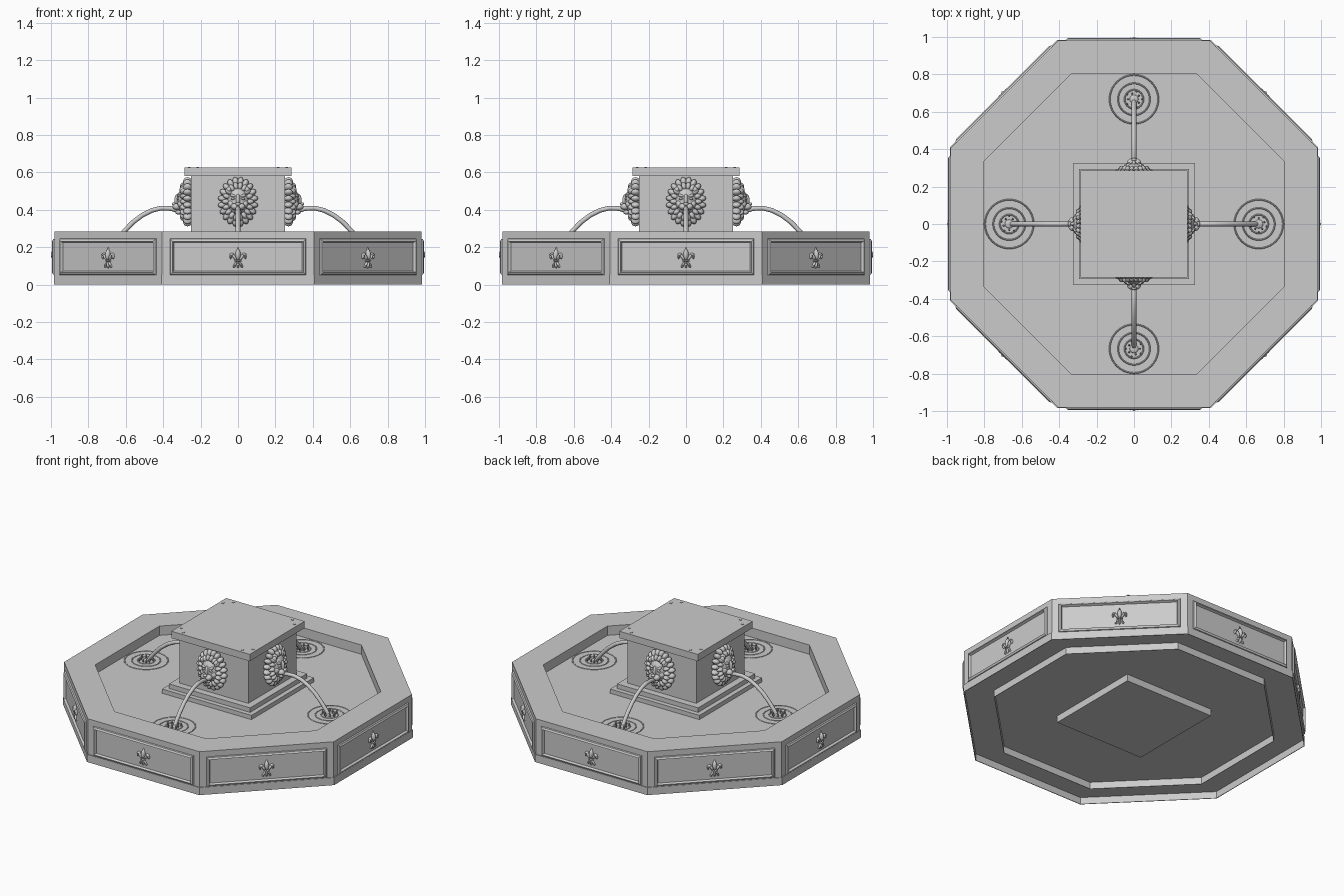
import bpy, bmesh, math
from mathutils import Matrix, Vector, Euler

if "Cube" in bpy.data.objects:
    bpy.data.objects.remove(bpy.data.objects["Cube"])

WATER, RIM, REACH = 0.222, 0.283, 0.667


def finish(bm, name, smooth=False):
    bmesh.ops.recalc_face_normals(bm, faces=bm.faces)
    for f in bm.faces:
        f.smooth = smooth
    me = bpy.data.meshes.new(name)
    bm.to_mesh(me)
    bm.free()
    return me


def place(data, name, angle=0.0):
    ob = bpy.data.objects.new(name, data)
    ob.rotation_euler.z = angle
    bpy.context.collection.objects.link(ob)
    return ob


def repeat(data, name, count):
    for i in range(count):
        place(data, f"{name}_{i + 1}", 2 * math.pi * i / count)


def ring(bm, profile, n, start=0.0, centre=(0, 0), closed=True):
    """Revolve a (radius, z) profile in n steps."""
    loops = []
    for i in range(n):
        a = start + 2 * math.pi * i / n
        loops.append([bm.verts.new((centre[0] + r * math.cos(a), centre[1] + r * math.sin(a), z))
                      for r, z in profile])
    m = len(profile)
    for i in range(n):
        p, q = loops[i], loops[(i + 1) % n]
        for j in range(m if closed else m - 1):
            k = (j + 1) % m
            bm.faces.new((p[j], q[j], q[k], p[k]))
    return loops


def blob(bm, loc, size, tilt=0.0, seg=12):
    """Ellipsoid; tilt leans it in the front plane."""
    bmesh.ops.create_uvsphere(bm, u_segments=seg, v_segments=max(6, seg * 2 // 3), radius=1,
                              matrix=Matrix.LocRotScale(Vector(loc), Euler((0, tilt, 0)), Vector(size)))


def box(bm, half, z0, z1, centre=(0, 0)):
    bmesh.ops.create_cube(bm, size=1, matrix=Matrix.LocRotScale(
        Vector((*centre, (z0 + z1) / 2)), None, Vector((half * 2, half * 2, z1 - z0))))


# Octagonal basin wall, hollow underneath the plinth
K = 1 / math.cos(math.pi / 8)
bm = bmesh.new()
profile = [(.985, 0), (.985, .05), (.98, .05), (.98, RIM), (.805, RIM), (.805, 0),
           (.808, 0), (.808, .045), (.981, .045), (.981, 0)]
ring(bm, [(r * K, z) for r, z in profile], 8, math.pi / 8)
place(finish(bm, "basin_wall"), "basin_wall")

# Water slab filling the basin
bm = bmesh.new()
loops = ring(bm, [(.805 * K, .045), (.805 * K, WATER)], 8, math.pi / 8, closed=False)
bm.faces.new([p[0] for p in loops])
bm.faces.new([p[1] for p in loops])
place(finish(bm, "water"), "water")

# Stepped square pedestal with cap
for name, half, z0, z1 in (("pedestal_base", .325, 0, .25), ("pedestal_step", .295, .25, .28),
                           ("pedestal_shaft", .25, .28, .58), ("pedestal_cap", .285, .58, .625)):
    bm = bmesh.new()
    box(bm, half, z0, z1)
    place(finish(bm, name), name)

# Small studs on the cap corners
bm = bmesh.new()
for sx in (-1, 1):
    for sy in (-1, 1):
        for x, y in ((.215, .26), (.26, .215)):
            box(bm, .007, .61, .628, (sx * x, sy * y))
place(finish(bm, "cap_studs"), "cap_studs")

# Raised frame on every basin side
bm = bmesh.new()
rects = []
for w, h, d in ((.365, .098, .979), (.362, .095, .988), (.35, .083, .994), (.343, .076, .979)):
    rects.append([bm.verts.new((sx * w, -d, .148 + sz * h))
                  for sx, sz in ((-1, -1), (1, -1), (1, 1), (-1, 1))])
for j in range(4):
    p, q = rects[j], rects[(j + 1) % 4]
    for i in range(4):
        k = (i + 1) % 4
        bm.faces.new((p[i], p[k], q[k], q[i]))
repeat(finish(bm, "panel_frame"), "panel_frame", 8)

# Lily ornament in the middle of every panel
bm = bmesh.new()
Z, D = .145, -.98
blob(bm, (0, D, Z + .014), (.014, .02, .03))
bmesh.ops.create_cone(bm, segments=10, radius1=.0125, radius2=0, depth=.034, matrix=Matrix.LocRotScale(
    Vector((0, D, Z + .041)), None, Vector((1, 1.3, 1))))
blob(bm, (0, D, Z - .019), (.019, .016, .005))
blob(bm, (0, D, Z - .038), (.007, .014, .02))
for s in (-1, 1):
    blob(bm, (s * .02, D, Z + .003), (.008, .016, .024), s * .6)
    blob(bm, (s * .033, D, Z + .016), (.012, .015, .008), s * .3)
    blob(bm, (s * .039, D, Z + .005), (.006, .013, .013))
    blob(bm, (s * .014, D, Z - .035), (.006, .012, .017), -s * .6)
    blob(bm, (s * .021, D, Z - .048), (.007, .011, .006))
repeat(finish(bm, "lily_ornament", True), "lily_ornament", 8)

# Lion mask: two rows of mane locks, face, muzzle
bm = bmesh.new()
Z = .443
for n, rx, rz, depth, lock in ((20, .083, .108, .27, (.0165, .024, .025)),
                               (18, .064, .083, .287, (.014, .024, .022))):
    for i in range(n):
        a = 2 * math.pi * (i + .5) / n
        blob(bm, (rx * math.sin(a), -depth, Z + rz * math.cos(a)), lock, a)
blob(bm, (0, -.268, Z), (.075, .03, .1), seg=20)
blob(bm, (0, -.285, Z + .003), (.058, .042, .074), seg=20)
blob(bm, (0, -.322, Z + .008), (.012, .018, .035))
blob(bm, (0, -.343, Z - .012), (.013, .011, .009))
blob(bm, (0, -.318, Z - .056), (.02, .018, .013))
for s in (-1, 1):
    blob(bm, (s * .017, -.326, Z - .026), (.021, .024, .018))
    blob(bm, (s * .026, -.32, Z + .016), (.011, .008, .006), s * .2)
    blob(bm, (s * .026, -.314, Z + .032), (.018, .012, .008), -s * .25)
    blob(bm, (s * .037, -.305, Z - .012), (.018, .018, .02))
    blob(bm, (s * .048, -.295, Z + .065), (.014, .018, .016))
repeat(finish(bm, "lion_mask", True), "lion_mask", 4)

# Water jet arcing from each mouth
path = [(.315, .394), (.36, .407), (.41, .409), (.46, .397), (.51, .372),
        (.56, .335), (.605, .289), (.64, .246), (.66, .215)]
cu = bpy.data.curves.new("water_jet", 'CURVE')
cu.dimensions = '3D'
cu.bevel_depth = .0125
cu.bevel_resolution = 2
cu.use_fill_caps = True
sp = cu.splines.new('POLY')
sp.points.add(len(path) - 1)
for pt, (d, z) in zip(sp.points, path):
    pt.co = (0, -d, z, 1)
sp.use_smooth = True
repeat(cu, "water_jet", 4)

# Ripples where each jet lands
bm = bmesh.new()
for r in (.05, .085, .13):
    ring(bm, [(r - .004, WATER), (r, WATER + .003), (r + .004, WATER), (r, WATER - .003)],
         40, centre=(0, -REACH))
repeat(finish(bm, "ripples", True), "ripples", 4)

# Crown of splash drops
bm = bmesh.new()
for i in range(10):
    a = 2 * math.pi * i / 10
    r = .032 + .012 * (i % 2)
    blob(bm, (r * math.cos(a), -REACH + r * math.sin(a), WATER + .012), (.005, .005, .014), seg=8)
blob(bm, (0, -REACH, WATER), (.024, .024, .009))
repeat(finish(bm, "splash", True), "splash", 4)
